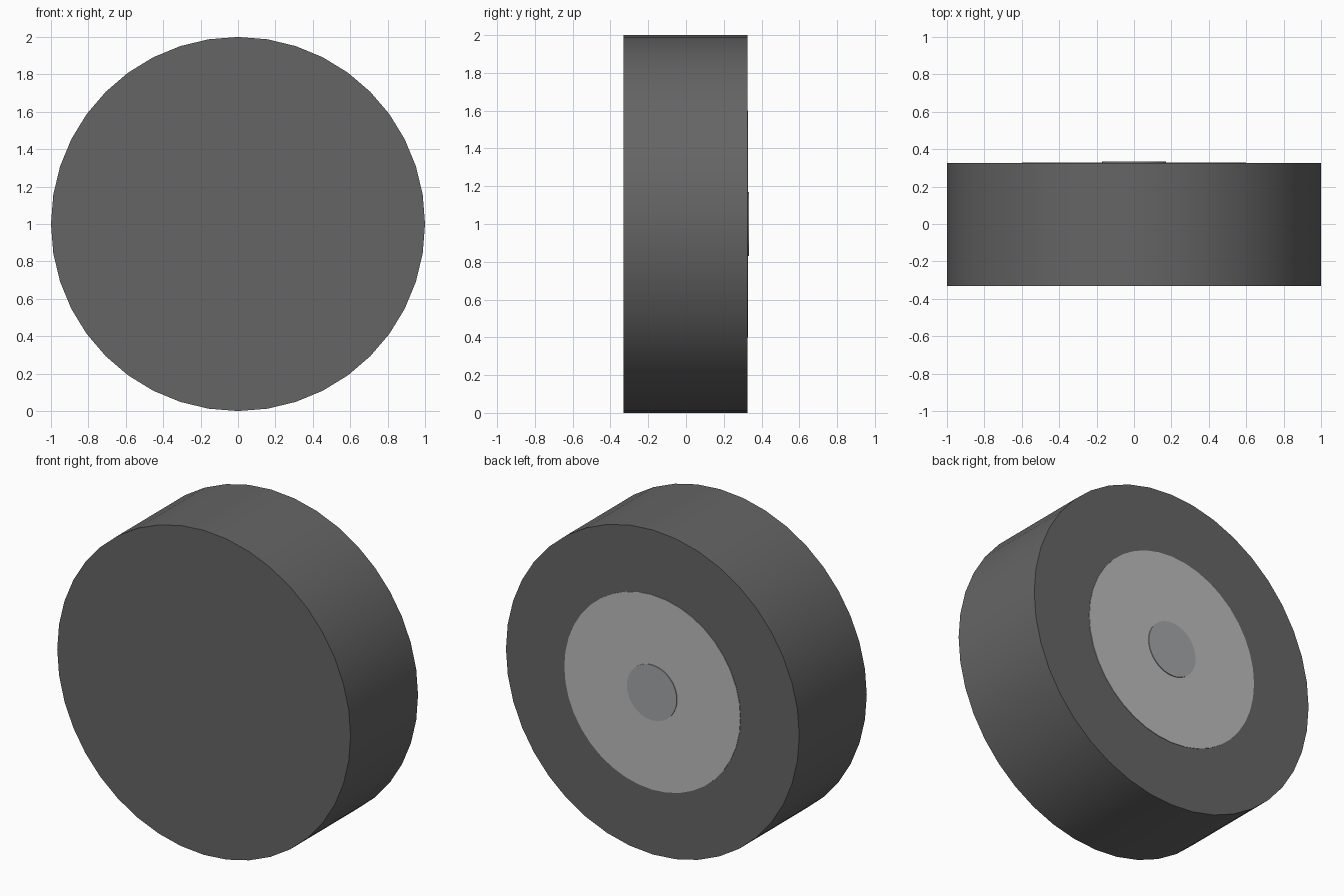
import bpy, math

if "Cube" in bpy.data.objects:
    bpy.data.objects.remove(bpy.data.objects["Cube"])


def disc(name, radius, y_front, y_back, sides, color):
    """Capped cylinder lying along y, centred on the axle at z = 1."""
    bpy.ops.mesh.primitive_cylinder_add(
        vertices=sides, radius=radius, depth=y_back - y_front,
        location=(0, (y_front + y_back) / 2, 1), rotation=(math.pi / 2, 0, 0))
    ob = bpy.context.object
    ob.name = name
    bpy.ops.object.transform_apply(location=False, rotation=True, scale=True)
    bpy.ops.object.shade_smooth_by_angle(angle=math.radians(30))
    mat = bpy.data.materials.new(name + "_paint")
    mat.diffuse_color = (*color, 1)
    mat.use_nodes = True
    mat.node_tree.nodes["Principled BSDF"].inputs["Base Color"].default_value = mat.diffuse_color
    ob.data.materials.append(mat)
    return ob


# Plain tyre, closed on the front
disc("tyre", 1.0, -0.332, 0.325, 40, (0.13, 0.13, 0.13))
# Rim plate sitting just proud of the back face
disc("rim", 0.6, 0.30, 0.328, 40, (0.5, 0.5, 0.5))
# Small centre cap
disc("hub_cap", 0.17, 0.30, 0.333, 40, (0.37, 0.38, 0.39))
